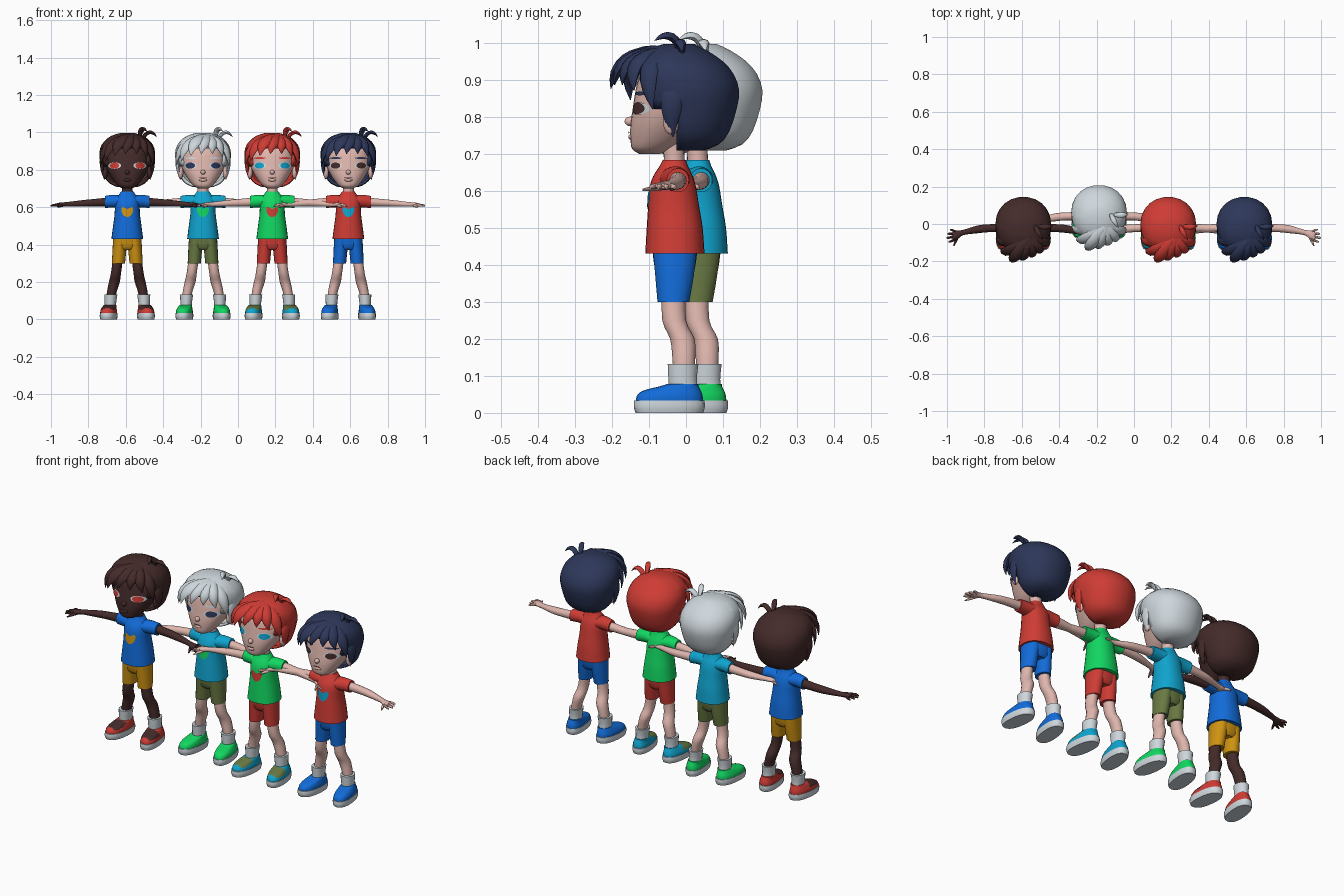
import bpy, bmesh, math
from mathutils import Vector
from mathutils.bvhtree import BVHTree

if "Cube" in bpy.data.objects:
    bpy.data.objects.remove(bpy.data.objects["Cube"])

COLOURS = {
    "brown": (.058, .024, .023), "white": (.62, .68, .72), "red": (.62, .045, .035),
    "navy": (.026, .038, .1), "skin": (.74, .47, .42), "blue": (.006, .15, .7),
    "cyan": (.005, .37, .62), "green": (.006, .68, .12), "olive": (.14, .19, .055),
    "yellow": (.62, .29, .006)}
MATS = {}
for key, rgb in COLOURS.items():
    MATS[key] = bpy.data.materials.new(key)
    MATS[key].diffuse_color = (*rgb, 1)

place = {"loc": (0, 0, 0), "tag": ""}


def finish(name, bm, colours, rule=None, angle=45):
    """Turn a bmesh into a placed, smooth-shaded object."""
    bmesh.ops.recalc_face_normals(bm, faces=bm.faces)
    bm.normal_update()
    if rule:
        for f in bm.faces:
            f.material_index = rule(f)
    me = bpy.data.meshes.new(name)
    bm.to_mesh(me)
    bm.free()
    for c in colours:
        me.materials.append(MATS[c])
    me.shade_smooth()
    me.set_sharp_from_angle(angle=math.radians(angle))
    ob = bpy.data.objects.new(name + place["tag"], me)
    ob.location = place["loc"]
    bpy.context.collection.objects.link(ob)
    return ob


def spline(rows, t):
    """Catmull-Rom value of a list of tuples at parameter t."""
    i = min(int(t), len(rows) - 2)
    u = t - i
    a, b, c, d = (rows[max(0, min(len(rows) - 1, i + k))] for k in (-1, 0, 1, 2))
    return [.5 * (2 * q + (r - p) * u + (2 * p - 5 * q + 4 * r - s) * u * u
            + (3 * q - p - 3 * r + s) * u ** 3) for p, q, r, s in zip(a, b, c, d)]


def skin_rings(bm, rings):
    rings = [[bm.verts.new(p) for p in r] for r in rings]
    n = len(rings[0])
    for a, b in zip(rings, rings[1:]):
        for i in range(n):
            bm.faces.new((a[i], a[(i + 1) % n], b[(i + 1) % n], b[i]))
    bm.faces.new(rings[0])
    bm.faces.new(rings[-1])


def loft_mesh(rows, axis="z", n=20, steps=3, power=2.0, shear=0):
    """Rows are (position, centre a, centre b, radius a, radius b)."""
    bm = bmesh.new()
    rings = []
    for k in range((len(rows) - 1) * steps + 1):
        pos, ca, cb, ra, rb = spline(rows, k / steps)
        ring = []
        for i in range(n):
            t = 2 * math.pi * i / n
            c, s = math.cos(t), math.sin(t)
            a = ca + ra * math.copysign(abs(c) ** (2 / power), c)
            b = cb + rb * math.copysign(abs(s) ** (2 / power), s)
            ring.append({"z": (a - shear * b, b, pos), "x": (pos, a, b), "y": (a, pos, b)}[axis])
        rings.append(ring)
    skin_rings(bm, rings)
    return bm


def loft(name, colour, rows, rule=None, **kw):
    colours = colour if isinstance(colour, tuple) else (colour,)
    return finish(name, loft_mesh(rows, **kw), colours, rule)


def fb(rows):
    """Rows of (z, front y, back y, half width) to loft rows."""
    return [(z, 0, (f + b) / 2, w, (b - f) / 2) for z, f, b, w in rows]


def ball(name, colour, centre, radii):
    bm = bmesh.new()
    bmesh.ops.create_uvsphere(bm, u_segments=14, v_segments=9, radius=1)
    for v in bm.verts:
        v.co = Vector(c + r * x for c, r, x in zip(centre, radii, v.co))
    return finish(name, bm, (colour,))


def lock(name, colour, p0, p1, p2, width, thick, n=8, steps=8):
    """Flattened, pointed strand of hair on a curved path."""
    p0, p1, p2 = Vector(p0), Vector(p1), Vector(p2)
    rings = []
    for k in range(steps + 1):
        t = k / steps
        p = p0 * (1 - t) ** 2 + p1 * 2 * t * (1 - t) + p2 * t * t
        tan = ((p1 - p0) * (1 - t) + (p2 - p1) * t).normalized()
        side = tan.cross(p - Vector((0, -.02, .84))).normalized()
        out = side.cross(tan).normalized()
        f = max(.04, (.6 + .8 * t) * (1 - t ** 2.5))
        rings.append([p + side * width * f * math.cos(2 * math.pi * i / n)
                      + out * thick * f * math.sin(2 * math.pi * i / n) for i in range(n)])
    bm = bmesh.new()
    skin_rings(bm, rings)
    finish(name, bm, (colour,), angle=50)


def plate(name, colour, target, x, z, outline, lift=.003, n=20, rings=4):
    """Thin painted patch projected onto the front of a part."""
    tree = BVHTree.FromPolygons([v.co for v in target.data.vertices],
                                [p.vertices[:] for p in target.data.polygons])
    bm = bmesh.new()

    def vert(dx, dz):
        hit = tree.ray_cast(Vector((x + dx, -1, z + dz)), Vector((0, 1, 0)))
        q, nor = (hit[0], hit[1]) if hit[0] else (Vector((x + dx, 0, z + dz)), Vector((0, -1, 0)))
        return bm.verts.new(q + lift * (nor if nor.y < 0 else -nor))
    pts = [outline(2 * math.pi * i / n) for i in range(n)]
    grid = [[vert(a * k / rings, b * k / rings) for a, b in pts] for k in range(1, rings + 1)]
    mid = vert(0, 0)
    for i in range(n):
        j = (i + 1) % n
        bm.faces.new((mid, grid[0][i], grid[0][j]))
        for a, b in zip(grid, grid[1:]):
            bm.faces.new((a[i], b[i], b[j], a[j]))
    ob = finish(name, bm, (colour,))
    if sum(p.normal.y for p in ob.data.polygons) > 0:
        ob.data.flip_normals()


def oval(a, b):
    return lambda t: (a * math.cos(t), b * math.sin(t))


def heart(t):
    return (.031 * math.sin(t) * abs(math.sin(t)) ** .4,
            .002 * (13 * math.cos(t) - 5 * math.cos(2 * t) - 2 * math.cos(3 * t)))


def hair_cap(colour):
    bm = loft_mesh(fb([(.708, -.04, .045, .055), (.725, -.07, .09, .092), (.76, -.1, .118, .122),
                       (.82, -.13, .138, .14), (.87, -.148, .145, .149), (.915, -.158, .13, .145),
                       (.95, -.15, .1, .125), (.98, -.11, .055, .088), (.996, -.06, .02, .04)]),
                   n=22, steps=2, power=2.1)
    # open the face: cut at the temple and sideburn lines
    for y in (-.025, -.095):
        bmesh.ops.bisect_plane(bm, geom=bm.verts[:] + bm.edges[:] + bm.faces[:],
                               plane_co=(0, y, 0), plane_no=(0, 1, 0))
    gone = [f for f in bm.faces for c in [f.calc_center_median()]
            if (c.z < .82 and c.y < -.025) or (c.z < .905 and c.y < -.095)]
    bmesh.ops.delete(bm, geom=gone, context="FACES")
    ob = finish("hair_cap", bm, (colour,), angle=35)
    mod = ob.modifiers.new("thickness", "SOLIDIFY")
    mod.thickness = .014
    mod.offset = -1


def boy(skin, hair, eye, shirt, badge, shorts, shoe, toe):
    # head and neck
    head = loft("head", skin, fb([(.699, -.125, -.07, .022), (.712, -.145, -.045, .048),
                                  (.74, -.15, 0, .073), (.78, -.15, .05, .099),
                                  (.82, -.144, .08, .116), (.86, -.138, .1, .121),
                                  (.9, -.128, .09, .116), (.94, -.1, .08, .1),
                                  (.97, -.06, .05, .06)]), n=32, power=2.25)
    loft("neck", skin, [(.64, 0, -.03, .034, .032), (.69, 0, -.032, .029, .028),
                        (.75, 0, -.035, .03, .03)])
    ball("nose", skin, (0, -.15, .787), (.013, .016, .013))
    ball("lips", skin, (0, -.147, .745), (.022, .009, .008))
    plate("mouth", "brown", head, 0, .757, oval(.022, .0025), .004)
    # hair: cap, swept fringe, crown tufts
    hair_cap(hair)
    for tip, mid, w in [((-.142, -.075, .825), (-.14, -.12, .97), .036),
                        ((-.115, -.15, .845), (-.11, -.17, .97), .038),
                        ((-.065, -.203, .875), (-.06, -.19, .98), .04),
                        ((-.01, -.193, .885), (0, -.185, .97), .036),
                        ((.05, -.172, .885), (.05, -.175, .96), .034),
                        ((.105, -.14, .87), (.09, -.16, .96), .032),
                        ((.138, -.09, .82), (.14, -.12, .94), .034)]:
        lock("fringe_lock", hair, (.045, -.07, .975), mid, tip, w, .02)
    for s in (-1, 1):
        lock("side_lock", hair, (s * .12, -.02, .9), (s * .15, -.05, .86),
             (s * .122, -.035, .745), .036, .015)
    lock("crown_tuft", hair, (.065, -.01, .965), (.07, -.03, 1.045), (.105, -.085, 1.005), .018, .014)
    lock("crown_tuft", hair, (.08, -.01, .965), (.12, -.02, 1.03), (.158, -.01, .975), .018, .012)

    # shirt and badge
    body = loft("shirt_body", shirt, fb([(.43, -.11, .05, .085), (.5, -.106, .045, .076),
                                         (.56, -.102, .035, .068), (.61, -.098, .027, .066),
                                         (.64, -.088, .018, .062), (.665, -.072, .006, .046),
                                         (.683, -.063, 0, .034)]), n=28, power=2.2)
    plate("shirt_badge", badge, body, 0, .578, heart, n=24)
    loft("shorts_hips", shorts, fb([(.37, -.07, .012, .05), (.39, -.084, .024, .072),
                                    (.45, -.092, .032, .076)]), n=24, power=2.3)

    for s, side in ((-1, "right_"), (1, "left_")):
        # face details
        x = s * .066
        plate(side + "eye_white", "white", head, x, .822, oval(.034, .017), .003)
        plate(side + "iris", eye, head, x, .822, oval(.024, .016), .005)
        plate(side + "brow", hair, head, x, .862, oval(.032, .005), .003)
        ball(side + "ear", skin, (s * .119, -.04, .785), (.014, .022, .034))
        # sleeve, arm and hand
        loft(side + "sleeve", shirt, [(s * .03, -.032, .63, .045, .032), (s * .075, -.028, .632, .036, .034),
                                      (s * .12, -.022, .628, .03, .032)], axis="x")
        loft(side + "arm", skin, [(s * .1, -.022, .628, .024, .024), (s * .17, -.022, .624, .021, .021),
                                  (s * .24, -.028, .62, .021, .018), (s * .32, -.045, .615, .014, .013),
                                  (s * .345, -.055, .614, .021, .012), (s * .37, -.062, .613, .025, .01),
                                  (s * .378, -.063, .613, .02, .007)], axis="x", n=14)
        for k, tip in enumerate((.393, .405, .41, .4)):
            y0, y1 = -.042 - .013 * k, -.03 - .022 * k
            loft(side + "finger", skin, [(s * .36, y0, .613, .007, .008),
                                         (s * (tip - .012), y1 * .8 + y0 * .2, .61, .0065, .0065),
                                         (s * tip, y1, .607, .003, .003)], axis="x", n=8)
        loft(side + "thumb", skin, [(-.055, s * .345, .61, .01, .008), (-.09, s * .36, .606, .008, .007),
                                    (-.118, s * .372, .602, .003, .003)], axis="y", n=8)
        # leg, shorts leg, sock
        loft(side + "shorts_leg", shorts, [(.3, s * .047, -.034, .035, .043), (.37, s * .042, -.031, .037, .052),
                                           (.44, s * .037, -.03, .038, .059)])
        loft(side + "leg", skin, [(.34, s * .048, -.033, .027, .032), (.25, s * .06, -.032, .027, .032),
                                  (.2, s * .069, -.01, .029, .033), (.15, s * .082, -.006, .026, .031),
                                  (.1, s * .09, -.006, .024, .028)], n=16)
        loft(side + "sock", "white", [(.05, s * .09, -.005, .03, .04), (.09, s * .09, -.009, .031, .039),
                                      (.132, s * .088, -.008, .035, .042)], n=18)
        # shoe: upper with contrast toe, and sole
        loft(side + "shoe_upper", (shoe, toe), [(.025, s * .095, -.045, .043, .091),
                                                (.045, s * .095, -.044, .043, .089),
                                                (.06, s * .094, -.038, .039, .078),
                                                (.072, s * .092, -.018, .035, .052),
                                                (.078, s * .091, -.008, .032, .042)],
             lambda f: int(f.normal.z > .35 and -.115 < f.calc_center_median().y < -.045),
             power=2.4, shear=s * .1, n=24)
        loft(side + "shoe_sole", "white", [(0, s * .095, -.045, .043, .091), (.016, s * .095, -.045, .046, .096),
                                           (.033, s * .095, -.045, .045, .095)],
             power=2.4, shear=s * .1, n=24)


# four friends standing in a row
ROW = [((-.592, 0), ("brown", "brown", "red", "blue", "yellow", "yellow", "red", "brown")),
       ((-.187, .063), ("skin", "white", "navy", "cyan", "green", "olive", "green", "green")),
       ((.183, 0), ("skin", "red", "cyan", "green", "red", "red", "cyan", "olive")),
       ((.59, 0), ("skin", "navy", "brown", "red", "cyan", "blue", "blue", "blue"))]
for number, (spot, outfit) in enumerate(ROW, 1):
    place["loc"] = (*spot, 0)
    place["tag"] = f"_{number}"
    boy(*outfit)

for m in bpy.data.materials:
    if m.users and not m.is_grease_pencil:
        m.use_nodes = True
        m.node_tree.nodes["Principled BSDF"].inputs["Base Color"].default_value = m.diffuse_color
